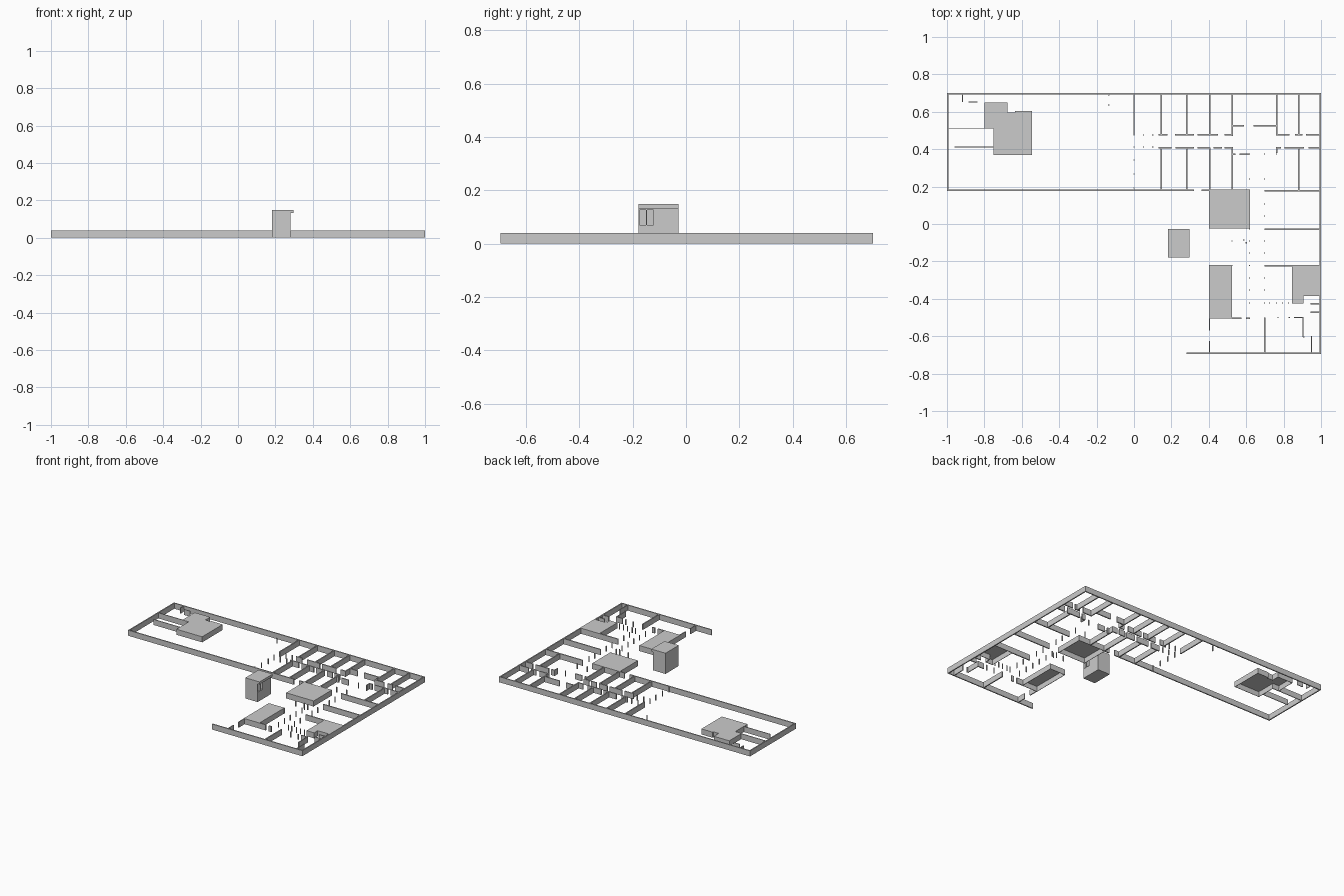
import bpy, bmesh

H = 0.04      # wall height
T = 0.008     # wall thickness


def box(bm, x0, x1, y0, y1, z0, z1):
    r = bmesh.ops.create_cube(bm, size=1)
    for v in r["verts"]:
        v.co = ((x0 + x1) / 2 + v.co.x * (x1 - x0),
                (y0 + y1) / 2 + v.co.y * (y1 - y0),
                (z0 + z1) / 2 + v.co.z * (z1 - z0))


def finish(bm, name):
    me = bpy.data.meshes.new(name)
    bm.to_mesh(me)
    bm.free()
    ob = bpy.data.objects.new(name, me)
    bpy.context.collection.objects.link(ob)
    return ob


def walls(name, rows=(), cols=(), t=T):
    """rows: (y, x0, x1, x0, x1, ...)   cols: (x, y0, y1, ...)"""
    bm = bmesh.new()
    for y, *s in rows:
        for a, b in zip(s[::2], s[1::2]):
            box(bm, a, b, y - t / 2, y + t / 2, 0, H)
    for x, *s in cols:
        for a, b in zip(s[::2], s[1::2]):
            box(bm, x - t / 2, x + t / 2, a, b, 0, H)
    return finish(bm, name)


def room(name, pts, t=0.004):
    """Closed room: thin outer walls with a flat lid, open underneath."""
    bm = bmesh.new()
    f = bm.faces.new([bm.verts.new((x, y, H)) for x, y in pts])
    r = bmesh.ops.extrude_edge_only(bm, edges=list(f.edges))
    for v in r["geom"]:
        if isinstance(v, bmesh.types.BMVert):
            v.co.z = 0
    bmesh.ops.recalc_face_normals(bm, faces=bm.faces)
    if f.normal.z < 0:
        bmesh.ops.reverse_faces(bm, faces=bm.faces)
    ob = finish(bm, name)
    m = ob.modifiers.new("thickness", "SOLIDIFY")
    m.thickness = t
    m.offset = -1
    return ob


# Outer shell of the L-shaped plan
walls("outer_walls",
      rows=[(0.696, -1, 1), (0.181, -1, 0.32, 0.362, 0.404), (-0.692, 0.28, 1)],
      cols=[(-0.996, 0.177, 0.70), (0.996, -0.696, 0.70)])

# North wing: offices either side of a corridor
xs_north = [0, 0.147, 0.281, 0.404, 0.524, 0.762, 0.882]
xs_south = [0.147, 0.281, 0.404, 0.524, 0.882]
walls("north_wing_partitions",
      cols=[(x, 0.472, 0.695) for x in xs_north] + [(x, 0.181, 0.41) for x in xs_south])
walls("corridor_walls",
      rows=[(0.476, 0.13, 0.18, 0.22, 0.32, 0.34, 0.45, 0.485, 0.528,
             0.758, 0.832, 0.86, 0.90, 0.92, 0.995),
            (0.409, 0.13, 0.20, 0.222, 0.32, 0.34, 0.404, 0.425, 0.47, 0.485, 0.528,
             0.758, 0.785, 0.805, 0.91, 0.933, 0.995),
            (0.524, 0.524, 0.587, 0.64, 0.762),
            (0.374, 0.524, 0.543, 0.564, 0.618)],
      cols=[(0.524, 0.47, 0.528), (0.762, 0.38, 0.409)])

# East wing
walls("east_wing_partitions",
      rows=[(0.177, 0.698, 0.995), (-0.027, 0.698, 0.995), (-0.224, 0.698, 0.85),
            (-0.503, 0.524, 0.575, 0.60, 0.62), (-0.426, 0.945, 0.995),
            (-0.472, 0.945, 0.995)],
      cols=[(0.698, -0.692, -0.50)])
walls("south_room_partitions", t=0.006,
      rows=[(-0.50, 0.855, 0.907), (-0.604, 0.904, 0.912)],
      cols=[(0.904, -0.604, -0.50), (0.949, -0.69, -0.60),
            (0.404, -0.57, -0.50, -0.69, -0.625)])

# West end
walls("west_partitions", t=0.005,
      rows=[(0.512, -0.995, -0.75), (0.411, -0.96, -0.75), (0.652, -0.885, -0.837)],
      cols=[(-0.917, 0.652, 0.695)])

# Closed rooms with a flat lid
room("west_core", [(-0.80, 0.51), (-0.75, 0.51), (-0.75, 0.37), (-0.545, 0.37),
                   (-0.545, 0.603), (-0.635, 0.603), (-0.635, 0.595), (-0.677, 0.595),
                   (-0.677, 0.65), (-0.80, 0.65)])
room("central_core", [(0.40, -0.024), (0.62, -0.024), (0.62, 0.184), (0.40, 0.184)])
room("south_core", [(0.40, -0.506), (0.525, -0.506), (0.525, -0.22), (0.40, -0.22)])
room("east_core", [(0.845, -0.426), (0.905, -0.426), (0.905, -0.385),
                   (0.998, -0.385), (0.998, -0.22), (0.845, -0.22)])

# Small posts
posts = [(0.618, y) for y in (0.374, 0.24, -0.027, -0.09, -0.155, -0.222,
                              -0.289, -0.353, -0.422, -0.503)]
posts += [(0.698, y) for y in (0.374, 0.24, 0.107, 0.043, -0.09, -0.155,
                               -0.289, -0.353, -0.422)]
posts += [(x, y) for x in (0.0, 0.05, 0.10) for y in (0.476, 0.411)]
posts += [(0, y) for y in (0.343, 0.267, 0.193)]
posts += [(x, -0.422) for x in (0.725, 0.762, 0.794, 0.826)]
posts += [(0.77, -0.50), (0.83, -0.50), (0.762, 0.374), (-0.135, 0.636), (-0.135, 0.69),
          (0.524, -0.09), (0.524, -0.222), (0.587, -0.085), (0.60, -0.10)]
bm = bmesh.new()
for x, y in posts:
    box(bm, x - 0.003, x + 0.003, y - 0.003, y + 0.003, 0, H)
finish(bm, "posts")

# Tower: body in pieces around a recess on its right face, then an overhanging roof
X0, X1, XR, Y0, Y1 = 0.183, 0.281, 0.255, -0.178, -0.028
bm = bmesh.new()
box(bm, X0, XR, Y0, Y1, 0, 0.131)
box(bm, XR, X1, Y0, Y1, 0, 0.07)
box(bm, XR, X1, -0.122, Y1, 0.07, 0.131)
box(bm, XR, X1, Y0, -0.174, 0.07, 0.131)
box(bm, XR, X1, -0.149, -0.146, 0.07, 0.126)
box(bm, XR, X1, -0.174, -0.122, 0.126, 0.131)
finish(bm, "tower_body")
bm = bmesh.new()
box(bm, X0, 0.296, Y0, Y1, 0.131, 0.149)
finish(bm, "tower_roof")
